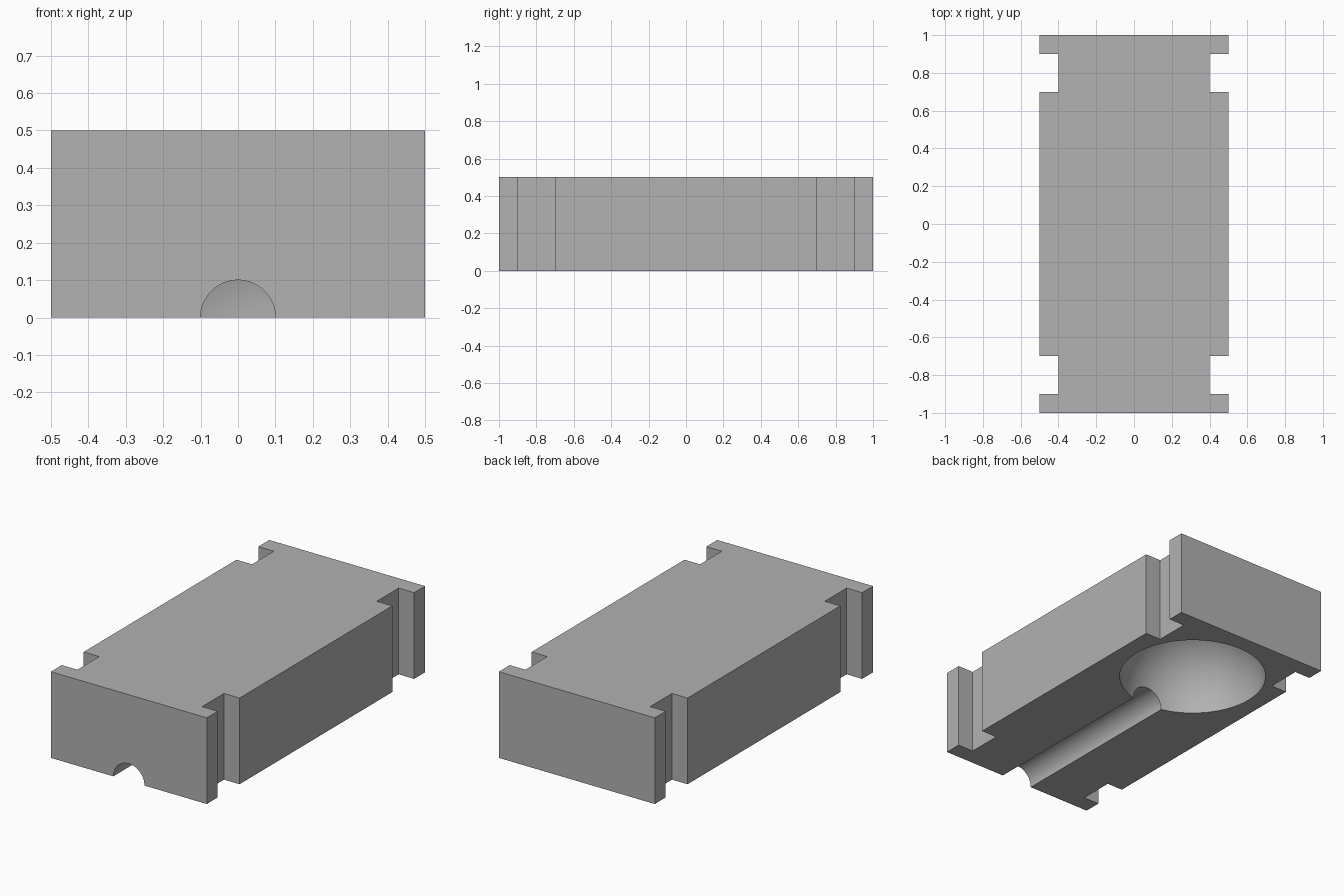
import bpy, bmesh, math

default_cube = bpy.data.objects.get("Cube")
if default_cube:
    bpy.data.objects.remove(default_cube, do_unlink=True)

WIDTH, LENGTH, HEIGHT = 0.5, 1.0, 0.5     # half width, half length, height
NECK, SLOT_IN, SLOT_OUT = 0.4, 0.7, 0.9   # clamp slots in the sides
BOWL_Y, BOWL_R, GROOVE_R = 0.5, 0.4, 0.1

# Plain grey material
grey = bpy.data.materials.new("plain_grey")
grey.use_nodes = True
colour = (0.445, 0.445, 0.445, 1)
grey.diffuse_color = colour
grey.node_tree.nodes["Principled BSDF"].inputs["Base Color"].default_value = colour


def finish(name, bm):
    mesh = bpy.data.meshes.new(name)
    bmesh.ops.recalc_face_normals(bm, faces=bm.faces)
    bm.to_mesh(mesh)
    bm.free()
    mesh.materials.append(grey)
    obj = bpy.data.objects.new(name, mesh)
    bpy.context.collection.objects.link(obj)
    return obj


# Block: one quarter of the slotted side, mirrored into a full outline and extruded
side = [(WIDTH, SLOT_IN), (NECK, SLOT_IN), (NECK, SLOT_OUT),
        (WIDTH, SLOT_OUT), (WIDTH, LENGTH)]
right = [(x, -y) for x, y in reversed(side)] + side
outline = right + [(-x, y) for x, y in reversed(right)]
bm = bmesh.new()
base = bm.faces.new([bm.verts.new((x, y, 0)) for x, y in outline])
top = bmesh.ops.extrude_face_region(bm, geom=[base])["geom"]
bmesh.ops.translate(bm, vec=(0, 0, HEIGHT),
                    verts=[v for v in top if isinstance(v, bmesh.types.BMVert)])
block = finish("mould_block", bm)

# Bowl cutter: a sphere centred on the underside
bm = bmesh.new()
bmesh.ops.create_uvsphere(bm, u_segments=96, v_segments=48, radius=BOWL_R)
bowl = finish("bowl_cutter", bm)
bowl.location = (0, BOWL_Y, 0)

# Pouring groove cutter: a cylinder from beyond the front into the bowl
groove_end = BOWL_Y - BOWL_R / 2
groove_start = -LENGTH - 0.2
bm = bmesh.new()
bmesh.ops.create_cone(bm, cap_ends=True, segments=64, radius1=GROOVE_R,
                      radius2=GROOVE_R, depth=groove_end - groove_start)
groove = finish("groove_cutter", bm)
groove.rotation_euler.x = math.pi / 2
groove.location = (0, (groove_end + groove_start) / 2, 0)

# Cut the cavities
bpy.ops.object.select_all(action="DESELECT")
block.select_set(True)
bpy.context.view_layer.objects.active = block
for cutter in (bowl, groove):
    cutter.hide_render = True
    cut = block.modifiers.new(cutter.name, "BOOLEAN")
    cut.operation = "DIFFERENCE"
    cut.solver = "EXACT"
    cut.object = cutter
    bpy.ops.object.modifier_apply(modifier=cut.name)
    bpy.data.objects.remove(cutter, do_unlink=True)
bpy.ops.object.shade_smooth_by_angle(angle=math.radians(30))
